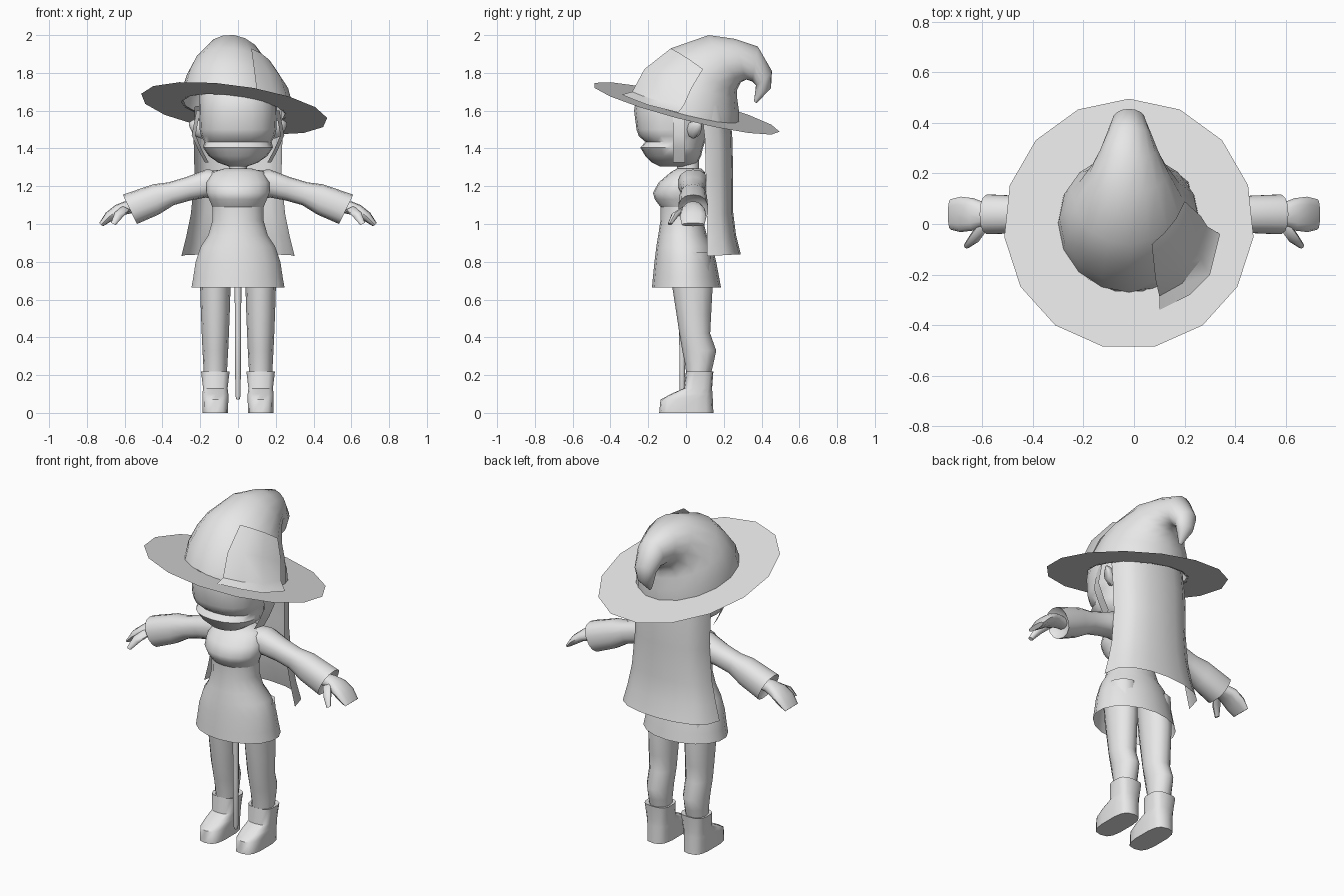
import bpy, bmesh, math
from mathutils import Vector as V

grey = bpy.data.materials.new("light_grey")
grey.diffuse_color = (0.8, 0.8, 0.8, 1)


def finish(name, bm, angle=50):
    bmesh.ops.recalc_face_normals(bm, faces=bm.faces[:])
    me = bpy.data.meshes.new(name)
    bm.to_mesh(me)
    bm.free()
    me.materials.append(grey)
    ob = bpy.data.objects.new(name, me)
    bpy.context.collection.objects.link(ob)
    bpy.ops.object.select_all(action='DESELECT')
    ob.select_set(True)
    bpy.context.view_layer.objects.active = ob
    bpy.ops.object.shade_smooth_by_angle(angle=math.radians(angle))
    return ob


def grid(name, rows, closed=False, caps=(False, False), angle=50):
    """Skin a list of point rows, optionally closed into tubes."""
    bm = bmesh.new()
    vs = [[bm.verts.new(p) for p in r] for r in rows]
    n = len(rows[0])
    for a, b in zip(vs, vs[1:]):
        for i in range(n if closed else n - 1):
            j = (i + 1) % n
            bm.faces.new((a[i], a[j], b[j], b[i]))
    for cap, r in zip(caps, (vs[0], vs[-1])):
        if cap:
            bm.faces.new(r)
    return finish(name, bm, angle)


def ring(a, b, w, n=16, box=1.0):
    """Oval through a and b, with half-width vector w; box < 1 squares it."""
    a, b, w = V(a), V(b), V(w)
    c, u = (a + b) / 2, (a - b) / 2
    pts = []
    for i in range(n):
        t = 2 * math.pi * i / n
        k, s = math.cos(t), math.sin(t)
        pts.append(c + u * math.copysign(abs(k) ** box, k) + w * math.copysign(abs(s) ** box, s))
    return pts


def stack(name, levels, x=0, n=16, box=1.0, caps=(True, True)):
    """Upright body from (z, half width, front y, back y) levels."""
    rows = [ring((x, f, z), (x, b, z), (w, 0, 0), n, box) for z, w, f, b in levels]
    return grid(name, rows, True, caps)


def brim_z(x, y):
    return 1.61 - 0.25 * y - 0.13 * x


# Hat brim: tilted flat ring
rows = []
for r in (0.27, 0.495):
    ts = [2 * math.pi * i / 15 + math.pi / 2 for i in range(15)]
    pts = [(-0.02 + r * math.cos(t), r * math.sin(t)) for t in ts]
    rows.append([(x, y, brim_z(x, y)) for x, y in pts])
grid("hat_brim", rows, True)

# Hat crown: outer y, z, inner y, z, half width; curls over to the back
crown = [(-.27, 1.68, .28, 1.54, .28), (-.235, 1.76, .28, 1.60, .275),
         (-.16, 1.85, .27, 1.67, .25), (-.08, 1.93, .27, 1.71, .215),
         (.12, 2.0, .29, 1.75, .155), (.26, 1.98, .32, 1.765, .115),
         (.38, 1.94, .35, 1.755, .085), (.455, 1.81, .37, 1.735, .065),
         (.45, 1.72, .365, 1.69, .045), (.375, 1.64, .36, 1.65, .01)]
rows = []
for y0, z0, y1, z1, w in crown:
    rows.append(ring((-.02, y0, z0), (-.02, y1, z1), (w, 0, -.13 * w)))
grid("hat_crown", rows, True, (False, True))

# Cloth patch lying over the crown and flaring onto the brim
grid("hat_patch", [
    [(.07, -.08, 1.93), (.12, -.035, 1.905), (.165, .02, 1.87), (.20, .09, 1.82)],
    [(.085, -.22, 1.82), (.16, -.17, 1.81), (.225, -.09, 1.78), (.265, .03, 1.72)],
    [(.10, -.285, 1.70), (.19, -.235, 1.68), (.265, -.14, 1.65), (.29, -.01, 1.63)],
    [(.10, -.34, 1.685), (.22, -.28, 1.66), (.30, -.20, 1.63), (.34, -.04, 1.59)]], angle=35)

# Head with a recessed mouth line
stack("head", [(1.305, .05, -.14, .02), (1.325, .105, -.18, .06), (1.36, .155, -.215, .08),
               (1.405, .185, -.242, .09), (1.435, .178, -.215, .10), (1.465, .195, -.25, .11),
               (1.50, .203, -.262, .12), (1.60, .207, -.275, .15), (1.68, .205, -.262, .18),
               (1.78, .18, -.19, .18), (1.84, .10, -.08, .14)], n=20, box=.88)
stack("neck", [(1.24, .065, -.05, .08), (1.29, .05, -.045, .07), (1.36, .055, -.06, .07)], n=10)

# Long hair: curved sheet hanging down the back
rows = []
for z, w, side, back in ((1.62, .23, .08, .23), (1.45, .235, .10, .245), (1.25, .23, .105, .25),
                         (1.05, .25, .11, .25), (.93, .275, .11, .265), (.83, .30, .11, .29)):
    row = []
    for i in range(9):
        t = math.pi * i / 8
        s = math.sin(t) ** .7 if 0 < i < 8 else 0
        row.append((-w * math.cos(t), side + (back - side) * s, z + .01 * s))
    rows.append(row)
grid("back_hair", rows)

# Torso and dress
stack("torso", [(1.295, .07, -.045, .08), (1.275, .14, -.08, .10), (1.22, .17, -.145, .105),
                (1.165, .17, -.175, .10), (1.13, .155, -.165, .095), (1.09, .138, -.135, .09)],
      n=18)
stack("dress", [(1.09, .138, -.135, .09), (1.02, .137, -.135, .09), (.94, .16, -.147, .11),
                (.88, .20, -.157, .14), (.80, .228, -.167, .16), (.72, .24, -.175, .175),
                (.665, .25, -.18, .185)], n=18, caps=(False, False))

# Thin tapered pole hanging between the legs
stack("center_pole", [(.70, .018, -.04, -.005), (.40, .016, -.036, -.004),
                      (.09, .014, -.034, -.006), (.07, .008, -.028, -.012)], n=8)

# Paired parts
for s, side in ((1, "left"), (-1, "right")):
    x = .12 * s
    stack(side + "_leg", [(.85, .085, -.09, .13), (.65, .08, -.07, .14), (.52, .076, -.05, .133),
                          (.42, .072, -.035, .128), (.33, .068, -.02, .16), (.26, .064, -.005, .145),
                          (.18, .06, .005, .125)], x, n=12)
    stack(side + "_boot", [(0, .068, -.142, .145), (.07, .07, -.135, .142), (.10, .07, -.08, .14),
                           (.13, .066, -.012, .138), (.22, .077, 0, .145), (.215, .06, .01, .13)],
          x, n=14, box=.65)

    # Flared sleeve: top x, z, bottom x, z, half depth
    arm = [(.08, 1.285, .10, 1.12, .08), (.17, 1.288, .17, 1.14, .08), (.27, 1.25, .25, 1.125, .066),
           (.37, 1.22, .34, 1.10, .06), (.45, 1.21, .42, 1.05, .074), (.61, 1.155, .535, 1.0, .08),
           (.56, 1.13, .52, 1.04, .05)]
    hand = [(.53, 1.12, .51, 1.06, .035), (.60, 1.12, .57, 1.055, .045), (.65, 1.10, .62, 1.045, .064),
            (.70, 1.06, .67, 1.015, .07), (.735, 1.005, .715, .988, .06)]
    for part, data, n in (("_sleeve", arm, 14), ("_hand", hand, 12)):
        rows = []
        for x0, z0, x1, z1, d in data:
            rows.append(ring((s * x0, .038, z0), (s * x1, .038, z1), (0, d, 0), n, .85))
        grid(side + part, rows, True, (True, True))
    rows = []
    for px, py, pz, r in ((.59, 0, 1.085, .022), (.63, -.055, 1.05, .022), (.66, -.085, 1.0, .012)):
        rows.append(ring((s * (px + r), py, pz + r / 2), (s * (px - r), py, pz - r / 2), (0, r, 0), 8))
    grid(side + "_thumb", rows, True, (True, True))

    # Ear and the flat hair strand in front of it
    rows = []
    for px, py, pz, d in ((.19, .04, 1.50, .035), (.235, .055, 1.51, .03), (.26, .075, 1.53, .006)):
        rows.append(ring((s * px, py, pz + d * 1.4), (s * px, py, pz - d * 1.4), (0, d, 0), 8))
    grid(side + "_ear", rows, True, (True, True))
    grid(side + "_hair_strand", [[(s * px, -.07, pz), (s * (px + .02), -.005, pz)] for px, pz in
                                 ((.20, 1.60), (.225, 1.47), (.19, 1.39), (.155, 1.325))])
